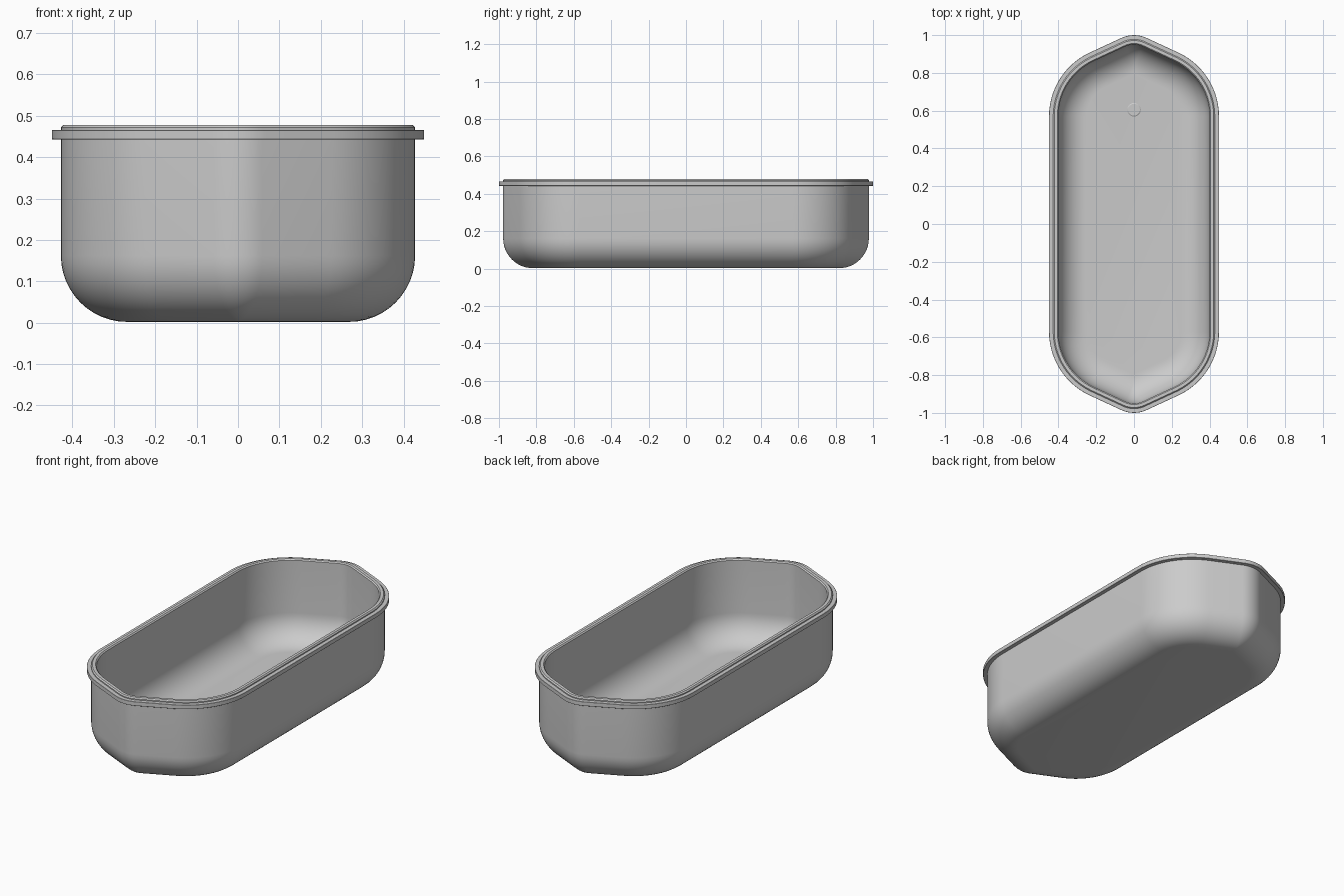
import bpy, bmesh
from math import sin, cos, pi, radians

if "Cube" in bpy.data.objects:
    bpy.data.objects.remove(bpy.data.objects["Cube"])

TILT = radians(65)          # normal direction of the slanted end edges


def outline(d):
    """Rounded tub outline with pointed ends, inset by d."""
    line = 0.921 - d
    R = 0.372 - d
    r = max(0.16 - d, 0.02)
    cy = (line - r) / sin(TILT)
    q = [(0.078 + R * cos(TILT * i / 14), 0.57 + R * sin(TILT * i / 14)) for i in range(15)]
    for i in range(7):
        a = TILT + (pi / 2 - TILT) * i / 6
        q.append((r * cos(a), cy + r * sin(a)))
    q[-1] = (0.0, cy + r)
    top = q + [(-x, y) for x, y in reversed(q[:-1])]
    return top + [(-x, -y) for x, y in top]


def fillet(d, z, r, n=12):
    """Quarter round from floor level up to the wall: (inset, height)."""
    return [(d + r - r * sin(pi / 2 * i / n), z + r - r * cos(pi / 2 * i / n))
            for i in range(n + 1)]


def finish(bm, name):
    bmesh.ops.recalc_face_normals(bm, faces=bm.faces)
    me = bpy.data.meshes.new(name)
    bm.to_mesh(me)
    bm.free()
    ob = bpy.data.objects.new(name, me)
    bpy.context.collection.objects.link(ob)
    bpy.ops.object.select_all(action='DESELECT')
    ob.select_set(True)
    bpy.context.view_layer.objects.active = ob
    bpy.ops.object.shade_smooth_by_angle(angle=radians(30))
    return ob


# Tub shell: outer wall, rim lip, raised top edge, inner wall
profile = fillet(0.022, 0.002, 0.16)
profile += [(0.022, 0.443), (0.001, 0.443), (0.0, 0.444), (0.0, 0.465), (0.001, 0.466),
            (0.022, 0.466), (0.022, 0.472), (0.028, 0.478), (0.044, 0.478), (0.050, 0.472)]
profile += list(reversed(fillet(0.050, 0.03, 0.15)))
bm = bmesh.new()
rings = [[bm.verts.new((x, y, z)) for x, y in outline(d)] for d, z in profile]
for a, b in zip(rings, rings[1:]):
    for i in range(len(a)):
        j = (i + 1) % len(a)
        bm.faces.new((a[i], a[j], b[j], b[i]))
bm.faces.new(rings[0])
bm.faces.new(rings[-1])
finish(bm, "tub_shell")

# Drain plug on the floor
bm = bmesh.new()
rings = [[bm.verts.new((r * cos(2 * pi * i / 32), 0.605 + r * sin(2 * pi * i / 32), z))
          for i in range(32)]
         for r, z in [(0.036, 0.026), (0.036, 0.033), (0.031, 0.036)]]
for a, b in zip(rings, rings[1:]):
    for i in range(32):
        j = (i + 1) % 32
        bm.faces.new((a[i], a[j], b[j], b[i]))
bm.faces.new(rings[0])
bm.faces.new(rings[-1])
finish(bm, "drain_plug")
